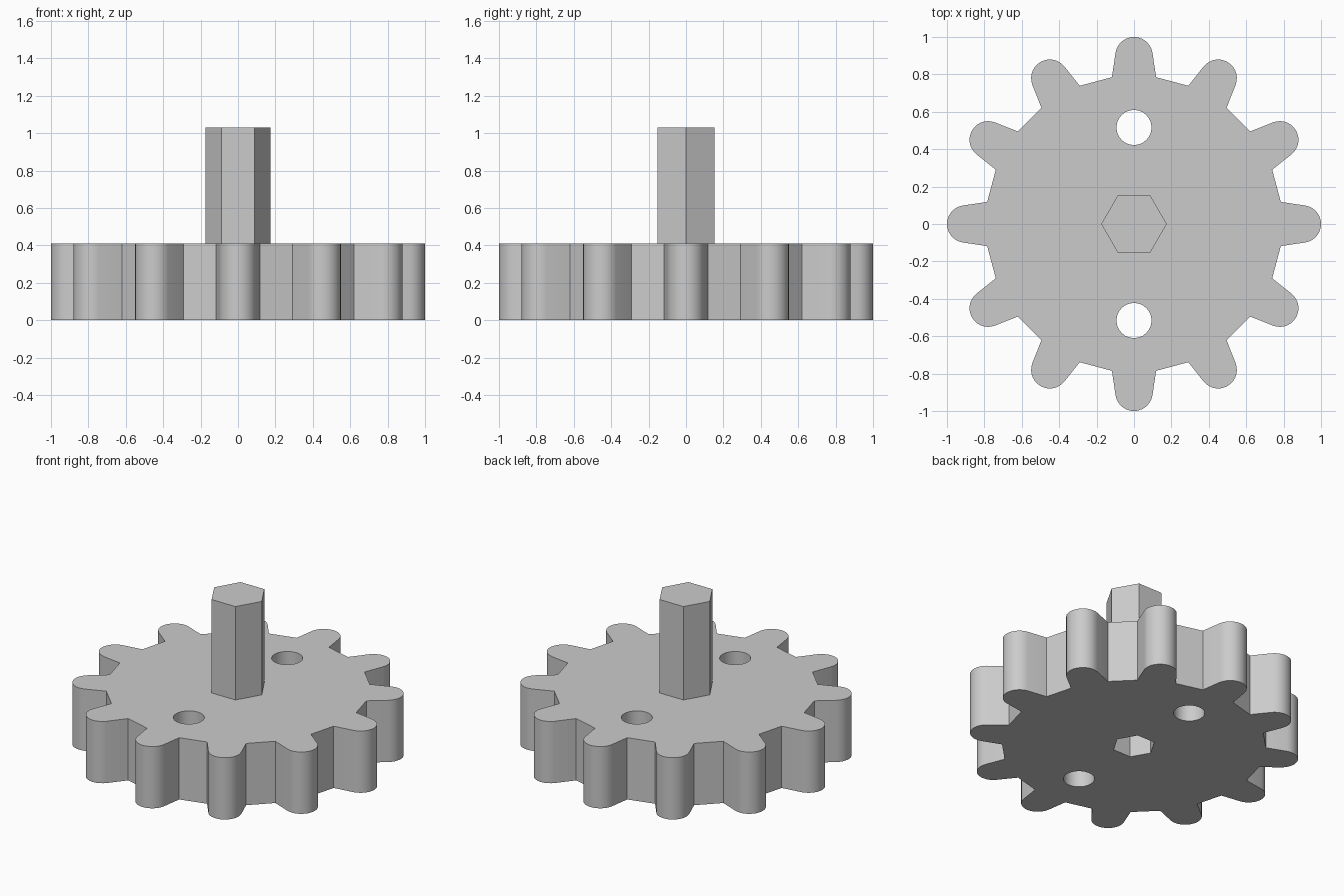
import bpy, bmesh
from math import sin, cos, pi, radians
from mathutils import Matrix

if "Cube" in bpy.data.objects:
    bpy.data.objects.remove(bpy.data.objects["Cube"])

GEAR_H, SHAFT_TOP, TEETH = 0.41, 1.03, 12


def ring(radius, count, cx=0, cy=0):
    return [(cx + radius * cos(2 * pi * i / count),
             cy + radius * sin(2 * pi * i / count)) for i in range(count)]


def extrude_profile(name, loops, z0, z1):
    # filled 2D curve (inner loops become holes), turned into a clean mesh
    cu = bpy.data.curves.new(name, 'CURVE')
    cu.dimensions, cu.fill_mode, cu.extrude = '2D', 'BOTH', (z1 - z0) / 2
    for pts in loops:
        sp = cu.splines.new('POLY')
        sp.points.add(len(pts) - 1)
        for p, (x, y) in zip(sp.points, pts):
            p.co = (x, y, 0, 1)
        sp.use_cyclic_u = True
    tmp = bpy.data.objects.new(name + "_curve", cu)
    bpy.context.collection.objects.link(tmp)
    bpy.context.view_layer.update()
    me = bpy.data.meshes.new_from_object(tmp.evaluated_get(bpy.context.evaluated_depsgraph_get()))
    bpy.data.objects.remove(tmp)
    bm = bmesh.new()
    bm.from_mesh(me)
    bmesh.ops.remove_doubles(bm, verts=bm.verts, dist=1e-4)
    bmesh.ops.translate(bm, verts=bm.verts, vec=(0, 0, (z0 + z1) / 2))
    bmesh.ops.recalc_face_normals(bm, faces=bm.faces)
    bm.to_mesh(me)
    bm.free()
    ob = bpy.data.objects.new(name, me)
    bpy.context.collection.objects.link(ob)
    bpy.ops.object.select_all(action='DESELECT')
    ob.select_set(True)
    bpy.context.view_layer.objects.active = ob
    bpy.ops.object.shade_smooth_by_angle(angle=radians(25))
    return ob


# one tooth: tapered flanks with a round tip
tip = [radians(-80 + 160 * i / 14) for i in range(15)]
tooth = [(0.785, -0.118)] + [(0.9 + 0.1 * cos(a), 0.1 * sin(a)) for a in tip] + [(0.785, 0.118)]
outline = []
for k in range(TEETH):
    a = 2 * pi * k / TEETH
    outline += [(x * cos(a) - y * sin(a), x * sin(a) + y * cos(a)) for x, y in tooth]

# gear disc with two round holes and a hexagonal socket underneath the shaft
holes = [ring(0.094, 24, 0, s * 0.516) for s in (1, -1)]
extrude_profile("gear_wheel", [outline, *holes, ring(0.13, 6)], 0, GEAR_H)

# hexagonal shaft standing on the gear, closing the socket
extrude_profile("hex_shaft", [ring(0.175, 6)], GEAR_H, SHAFT_TOP)
